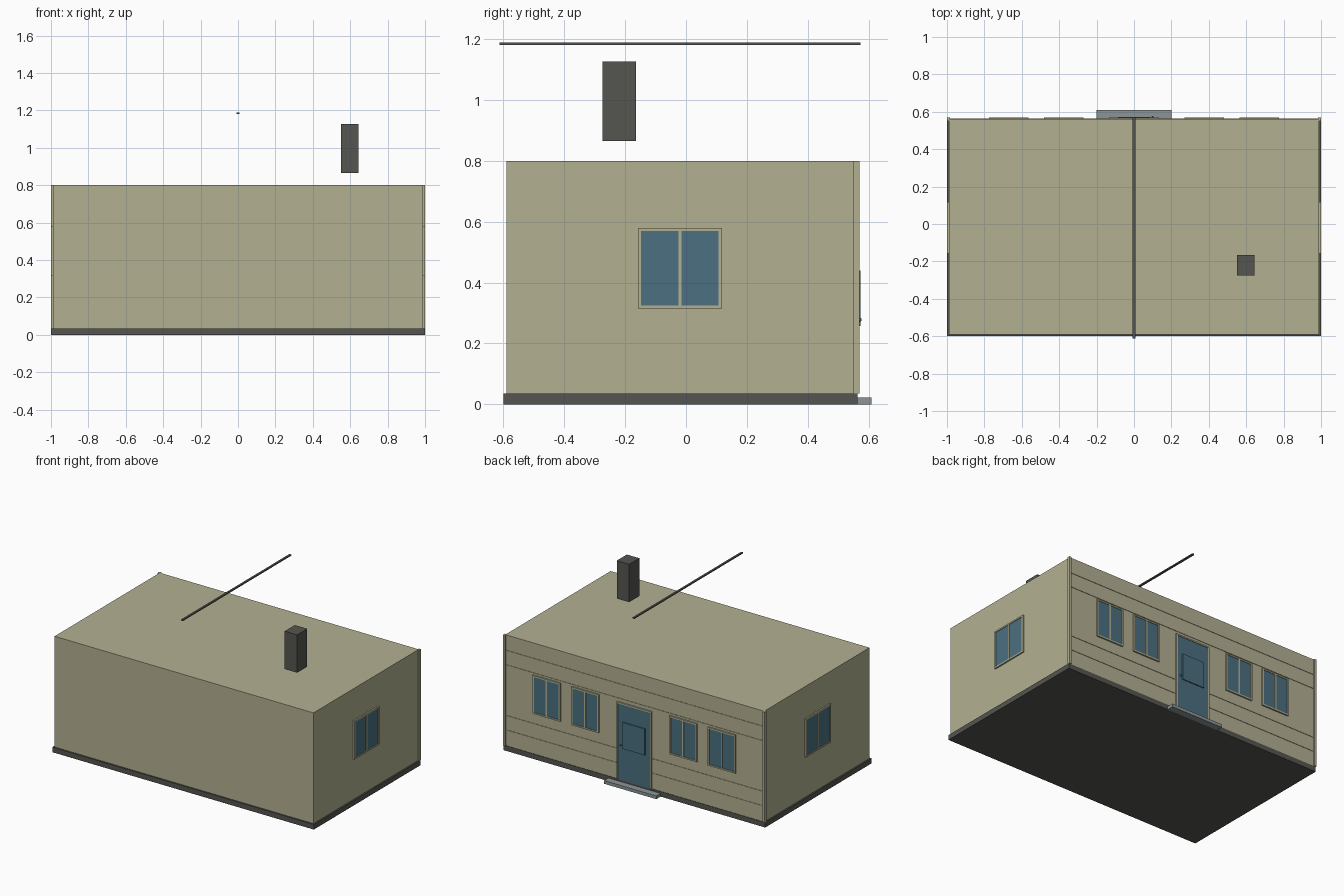
import bpy
from mathutils import Matrix

if "Cube" in bpy.data.objects:
    bpy.data.objects.remove(bpy.data.objects["Cube"])


def mat(name, col):
    m = bpy.data.materials.new(name)
    m.diffuse_color = (*col, 1)
    m.use_nodes = True
    m.node_tree.nodes["Principled BSDF"].inputs["Base Color"].default_value = m.diffuse_color
    return m


WALL = mat("cream_wall", (0.45, 0.44, 0.29))
DARK = mat("dark_grey", (0.09, 0.09, 0.08))
BLUE = mat("blue_glass", (0.069, 0.162, 0.216))
STONE = mat("pale_stone", (0.26, 0.30, 0.31))


def box(name, lo, hi, m, frame=Matrix()):
    """Box between two corners, optionally mapped through a wall frame."""
    s = [(b - a) / 2 for a, b in zip(lo, hi)]
    c = [(a + b) / 2 for a, b in zip(lo, hi)]
    bpy.ops.mesh.primitive_cube_add(size=2)
    o = bpy.context.object
    o.name = name
    o.data.transform(frame @ Matrix.Translation(c) @ Matrix.Diagonal((*s, 1)))
    o.data.materials.append(m)
    return o


def window(name, u, z, w, h, frame):
    """Two-pane window, wall plane is local y = 0 with +y outward."""
    a, b, t, d = u - w / 2, u + w / 2, 0.01, 0.01
    box(name + "_sill", (a, -.005, z), (b, d, z + t), WALL, frame)
    box(name + "_head", (a, -.005, z + h - t), (b, d, z + h), WALL, frame)
    for i, x in enumerate((a, u - t / 2, b - t)):
        box(f"{name}_bar_{i}", (x, -.005, z + t), (x + t, d, z + h - t), WALL, frame)
    for i, (p, q) in enumerate(((a + t, u - t / 2), (u + t / 2, b - t))):
        box(f"{name}_pane_{i}", (p, -.002, z + t), (q, d - .004, z + h - t), BLUE, frame)


# main volumes
box("foundation", (-1, -.6, 0), (1, .563, .035), DARK)
box("house_body", (-.99, -.59, .035), (.99, .56, .8), WALL)
box("door_step", (-.2, .563, 0), (.2, .61, .022), STONE)
box("chimney", (.55, -.275, .865), (.645, -.165, 1.127), DARK)
box("ridge_beam", (-.007, -.612, 1.18), (.007, .573, 1.188), DARK)

# corner posts
for s in (-1, 1):
    box("corner_post", (s * .992 - .008, .55, .035), (s * .992 + .008, .57, .8), WALL)

# thin siding battens, lower pair broken by the door
back = Matrix.Translation((0, .56, 0))
for z in (.69, .59):
    box("siding_batten", (-.984, -.002, z), (.984, .003, z + .005), WALL, back)
for z in (.24, .14):
    for s in (-1, 1):
        box("siding_batten", (s * .56 - .424, -.002, z), (s * .56 + .424, .003, z + .005), WALL, back)

# back windows
for i, x in enumerate((-.67, -.375, .375, .67)):
    window(f"back_window_{i}", x, .315, .21, .265, back)

# side windows
for s, n in ((1, "right"), (-1, "left")):
    fr = Matrix.Translation((s * .99, 0, 0)) @ Matrix(
        ((0, s, 0, 0), (1, 0, 0, 0), (0, 0, 1, 0), (0, 0, 0, 1)))
    o = window(n + "_window", -.02, .315, .275, .265, fr)

# fix winding of the mirrored window frames
bpy.ops.object.select_all(action='SELECT')
bpy.ops.object.mode_set(mode='EDIT')
bpy.ops.mesh.select_all(action='SELECT')
bpy.ops.mesh.normals_make_consistent(inside=False)
bpy.ops.object.mode_set(mode='OBJECT')

# door with frame, raised panel and knob
box("door_leaf", (-.123, -.002, .035), (.123, .006, .56), BLUE, back)
for s in (-1, 1):
    box("door_jamb", (s * .128 - .005, -.002, .035), (s * .128 + .005, .01, .57), WALL, back)
box("door_head", (-.123, -.002, .56), (.123, .01, .57), WALL, back)
box("door_panel", (-.085, .004, .258), (.085, .013, .44), BLUE, back)
bpy.ops.mesh.primitive_uv_sphere_add(segments=10, ring_count=6, radius=.006,
                                     location=(.1, .571, .278))
bpy.context.object.name = "door_knob"
bpy.context.object.data.materials.append(BLUE)
